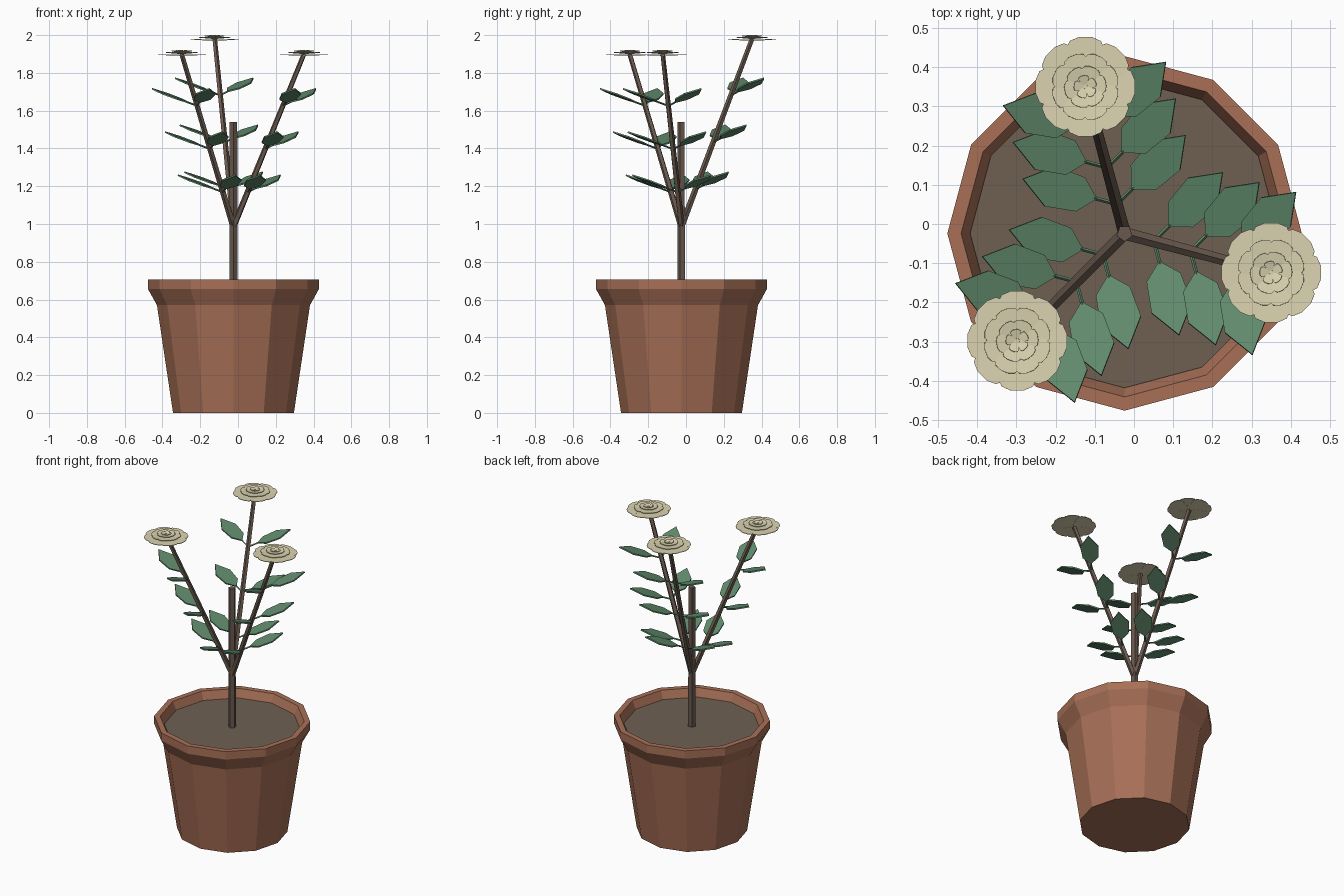
import bpy, bmesh
from math import sin, cos, pi, radians
from mathutils import Vector, Matrix

if "Cube" in bpy.data.objects:
    bpy.data.objects.remove(bpy.data.objects["Cube"])

CX = CY = -0.024          # pot axis


def material(name, rgb):
    m = bpy.data.materials.new(name)
    lin = [(c / 255 / 12.92) if c < 11 else ((c / 255 + 0.055) / 1.055) ** 2.4 for c in rgb]
    m.diffuse_color = (*lin, 1)
    m.use_nodes = True
    m.node_tree.nodes["Principled BSDF"].inputs["Base Color"].default_value = m.diffuse_color
    return m


TERRACOTTA = material("terracotta", (168, 112, 87))
SOIL = material("soil", (110, 96, 82))
BARK = material("bark", (105, 89, 78))
LEAF = material("leaf_green", (96, 138, 108))
CREAM = material("petal_cream", (220, 212, 177))


def finish(bm, name, mat):
    bmesh.ops.recalc_face_normals(bm, faces=bm.faces)
    me = bpy.data.meshes.new(name)
    bm.to_mesh(me)
    bm.free()
    me.materials.append(mat)
    ob = bpy.data.objects.new(name, me)
    bpy.context.collection.objects.link(ob)
    return ob


def lathe(name, profile, sides, mat):
    """Closed solid of rings (radius, z) around the pot axis."""
    bm = bmesh.new()
    rings = [[bm.verts.new((CX + r * cos(2 * pi * i / sides), CY + r * sin(2 * pi * i / sides), z))
              for i in range(sides)] for r, z in profile]
    for a, b in zip(rings, rings[1:]):
        for i in range(sides):
            j = (i + 1) % sides
            bm.faces.new((a[i], a[j], b[j], b[i]))
    bm.faces.new(rings[0][::-1])
    bm.faces.new(rings[-1])
    return finish(bm, name, mat)


def add_rod(bm, p, q, r1, r2, sides):
    p, q = Vector(p), Vector(q)
    d = q - p
    rot = d.to_track_quat('Z', 'Y').to_matrix().to_4x4()
    bmesh.ops.create_cone(bm, cap_ends=True, segments=sides, radius1=r1, radius2=r2,
                          depth=d.length, matrix=Matrix.Translation((p + q) / 2) @ rot)


def add_plate(bm, outline, thick, mat4):
    """Flat outline in local xy, given a thickness, placed by a matrix."""
    top = [bm.verts.new(mat4 @ Vector((x, y, thick / 2))) for x, y in outline]
    bot = [bm.verts.new(mat4 @ Vector((x, y, -thick / 2))) for x, y in outline]
    bm.faces.new(top)
    bm.faces.new(bot[::-1])
    n = len(top)
    for i in range(n):
        j = (i + 1) % n
        bm.faces.new((top[j], top[i], bot[i], bot[j]))


# Pot with flared rim, and soil
lathe("pot", [(0.32, 0), (0.405, 0.57), (0.452, 0.655), (0.452, 0.705),
              (0.417, 0.705), (0.39, 0.64)], 12, TERRACOTTA)
lathe("soil", [(0.385, 0.60), (0.394, 0.655)], 12, SOIL)

# Main stem
bm = bmesh.new()
add_rod(bm, (CX, CY, 0.62), (CX, CY, 1.54), 0.022, 0.021, 5)
finish(bm, "main_stem", BARK)

LEAF_HALF = [(0.046, 0.045), (0.130, 0.053)]
LEAF_SHAPE = [(0, 0)] + [(x, -y) for x, y in LEAF_HALF] + [(0.207, 0)] + LEAF_HALF[::-1]
# Petal outline along +x as fractions (length, half width)
PETAL_HALF = [(0.0, 0.08), (0.45, 0.30), (0.75, 0.42), (0.92, 0.34), (1.0, 0.14)]
# Petal rings: count, length, width, height, upward tilt, turn
RINGS = [(8, 0.127, 0.118, -0.008, 2, 0), (8, 0.086, 0.078, 0.001, 5, 22),
         (6, 0.054, 0.058, 0.007, 10, 10), (5, 0.030, 0.032, 0.012, 14, 30)]

for n, (ang, top) in enumerate([(-15, 1.90), (105, 1.98), (225, 1.90)], 1):
    a = radians(ang)
    start = Vector((CX, CY, 0.985))
    end = Vector((CX + 0.387 * cos(a), CY + 0.387 * sin(a), top))

    # Branch
    bm = bmesh.new()
    add_rod(bm, start, end, 0.017, 0.013, 5)
    finish(bm, f"branch_{n}", BARK)

    # Three pairs of leaves with short stalks
    bm = bmesh.new()
    for t in (0.2, 0.45, 0.7):
        for side in (-1, 1):
            place = (Matrix.Translation(start.lerp(end, t))
                     @ Matrix.Rotation(a + side * radians(60), 4, 'Z')
                     @ Matrix.Rotation(radians(-20), 4, 'Y'))
            add_rod(bm, place @ Vector((0, 0, 0)), place @ Vector((0.065, 0, 0)), 0.005, 0.005, 4)
            add_plate(bm, LEAF_SHAPE, 0.008, place @ Matrix.Translation((0.057, 0, 0)))
    finish(bm, f"leaves_{n}", LEAF)

    # Flower of layered petal rings
    bm = bmesh.new()
    for count, length, width, z, tilt, turn in RINGS:
        shape = [(length * x, -width * y) for x, y in PETAL_HALF]
        shape += [(length * x, width * y) for x, y in PETAL_HALF[::-1]]
        for i in range(count):
            place = (Matrix.Translation(end + Vector((0, 0, z)))
                     @ Matrix.Rotation(2 * pi * i / count + radians(turn), 4, 'Z')
                     @ Matrix.Rotation(radians(-tilt), 4, 'Y'))
            add_plate(bm, shape, 0.003, place @ Matrix.Translation((0, 0, 0.0003 * (i % 2))))
    bmesh.ops.create_cone(bm, cap_ends=True, segments=8, radius1=0.008, radius2=0.006, depth=0.03,
                          matrix=Matrix.Translation(end + Vector((0, 0, 0.003))))
    finish(bm, f"flower_{n}", CREAM)
